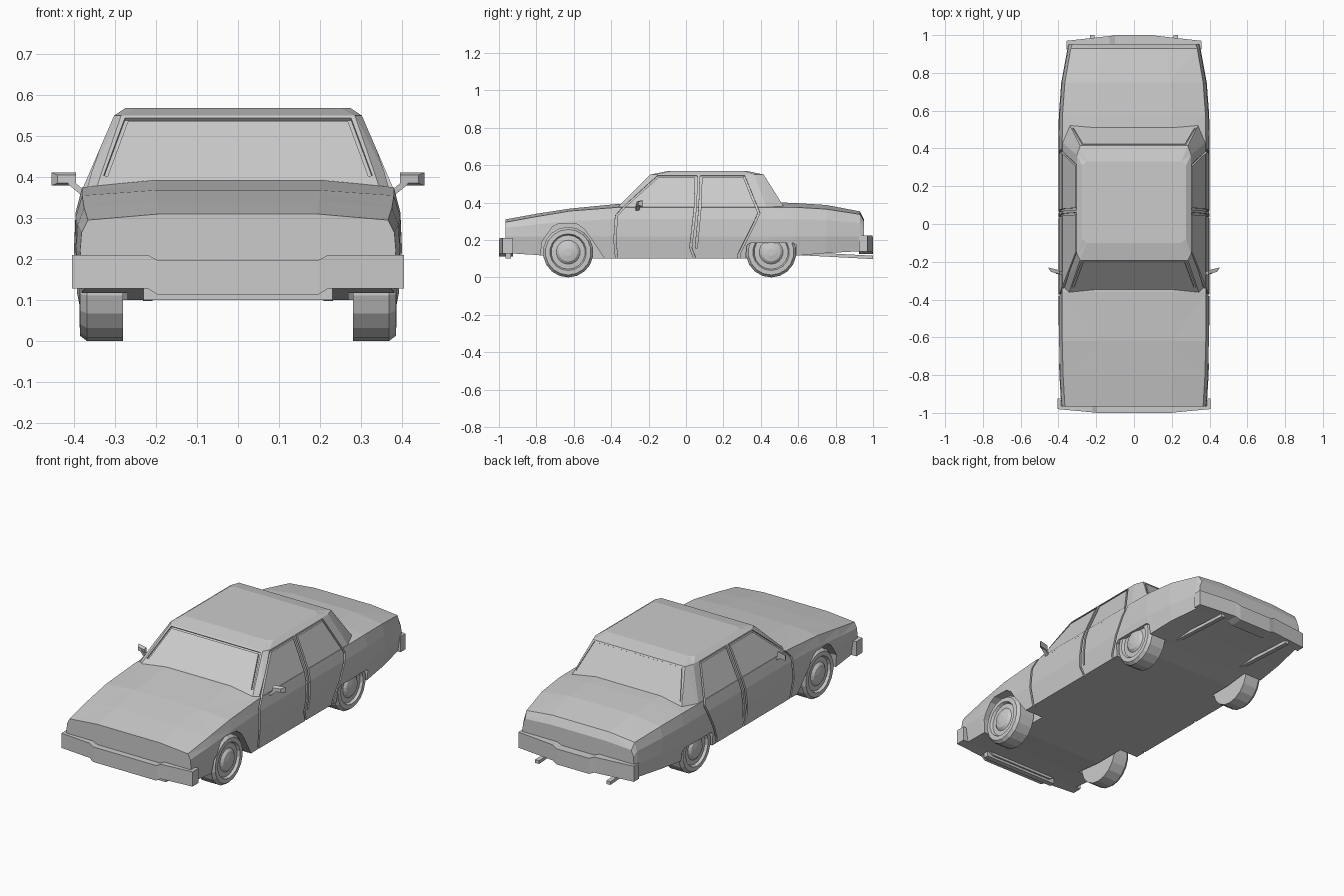
import bpy, bmesh, math
from mathutils import Vector, Matrix

if "Cube" in bpy.data.objects:
    bpy.data.objects.remove(bpy.data.objects["Cube"])


def finish(name, bm):
    bmesh.ops.recalc_face_normals(bm, faces=bm.faces[:])
    me = bpy.data.meshes.new(name)
    bm.to_mesh(me)
    bm.free()
    ob = bpy.data.objects.new(name, me)
    bpy.context.collection.objects.link(ob)
    return ob


def add_loft(bm, rings):
    vs = [[bm.verts.new(p) for p in r] for r in rings]
    n = len(vs[0])
    for a, b in zip(vs, vs[1:]):
        for i in range(n):
            j = (i + 1) % n
            bm.faces.new((a[i], a[j], b[j], b[i]))
    bm.faces.new(vs[0][::-1])
    bm.faces.new(vs[-1])


def loft(name, rings, tri=False):
    bm = bmesh.new()
    add_loft(bm, rings)
    if tri:
        bmesh.ops.triangulate(bm, faces=bm.faces[:])
    return finish(name, bm)


def mirror_ring(half, y):
    return [(x, y, z) for x, z in half] + [(-x, y, z) for x, z in reversed(half)]


def cut(ob, cutter, self_overlap=False):
    mod = ob.modifiers.new("cut", 'BOOLEAN')
    mod.operation = 'DIFFERENCE'
    mod.solver = 'EXACT'
    mod.use_self = self_overlap
    mod.object = cutter
    bpy.context.view_layer.objects.active = ob
    bpy.ops.object.modifier_apply(modifier=mod.name)


# Lower body: cross-sections along y (y, half width, bottom, edge top, crown top)
stations = [(-0.965, .385, .13, .295, .31), (-0.80, .395, .12, .325, .34),
            (-0.62, .40, .10, .355, .368), (-0.36, .40, .10, .375, .393),
            (0.45, .40, .10, .375, .402), (0.58, .398, .115, .375, .398),
            (0.75, .385, .13, .365, .387), (0.93, .352, .14, .337, .353),
            (0.952, .345, .14, .30, .31)]
rings = []
for y, w, zb, ze, zc in stations:
    half = [(w * .963, zb), (w, .22), (w * .99, .22 + .6 * (ze - .22)),
            (w * .95, ze), (w * .5, zc)]
    rings.append(mirror_ring(half, y))
body = loft("lower_body", rings, True)


# Cabin: chamfered rings stacked in z
def cabin_ring(z, x, xf, yf, cf, xb, yb, cb):
    h = [(xf, yf), (x, yf + cf), (x, yb - cb), (xb, yb)]
    return [(a, b, z) for a, b in h] + [(-a, b, z) for a, b in reversed(h)]


cabin = loft("cabin", [cabin_ring(.36, .384, .35, -.38, .04, .345, .535, .10),
                       cabin_ring(.55, .302, .285, -.19, .03, .285, .415, .05),
                       cabin_ring(.568, .275, .25, -.10, .02, .25, .33, .02)], True)

# Wheel wells
front_arch = [(-.785, .05), (-.77, .19), (-.715, .27), (-.68, .288), (-.58, .284),
              (-.54, .255), (-.435, .10), (-.41, .05)]
rear_arch = [(.315, .05), (.325, .172), (.345, .185), (.57, .185), (.59, .172), (.59, .05)]
bm = bmesh.new()
for s in (1, -1):
    for arch in (front_arch, rear_arch):
        add_loft(bm, [[(s * x, y, z) for y, z in arch] for x in (.27, .5)])
wells = finish("well_cutter", bm)
cut(body, wells)
bpy.data.objects.remove(wells)

# Door and window gaps: thin boxes following the surface
side = [(.05, .379), (.22, .40), (.313, .396), (.375, .379), (.55, .302)]


def side_x(z):
    for (z0, x0), (z1, x1) in zip(side, side[1:]):
        if z <= z1:
            return x0 + (x1 - x0) * (z - z0) / (z1 - z0)
    return side[-1][1]


def groove(bm, pts, normal, width=.011, depth=.022):
    for p, q in zip(pts, pts[1:]):
        d = q - p
        u = d.normalized()
        v = normal.cross(u).normalized()
        n = u.cross(v)
        rot = Matrix((u, v, n)).transposed().to_4x4()
        size = Matrix.Diagonal((d.length + .006, width, depth, 1))
        bmesh.ops.create_cube(bm, size=1, matrix=Matrix.Translation((p + q) / 2) @ rot @ size)


front_door = [(-.37, .09), (-.38, .20), (-.372, .33), (-.33, .378), (-.15, .54),
              (.055, .54), (.05, .375), (.025, .16), (.052, .09)]
rear_door = [(.055, .16), (.075, .375), (.08, .54), (.31, .54), (.39, .345),
             (.37, .30), (.285, .13), (.28, .09)]
bm = bmesh.new()
for s in (1, -1):
    for path in (front_door, rear_door):
        pts = []
        for (y0, z0), (y1, z1) in zip(path, path[1:]):
            for k in range(3):
                pts.append((y0 + (y1 - y0) * k / 3, z0 + (z1 - z0) * k / 3))
        pts.append(path[-1])
        groove(bm, [Vector((s * side_x(z), y, z)) for y, z in pts], Vector((s, 0, .2)))
glass = [(-.322, .405), (-.272, .54), (.272, .54), (.322, .405)]
groove(bm, [Vector((x, -.38 + (z - .36), z)) for x, z in glass], Vector((0, -1, 1)), .01, .016)
groove(bm, [Vector((x, .535 - .632 * (z - .36), z)) for x, z in glass],
       Vector((0, 1, .632)), .006, .01)
gaps = finish("gap_cutter", bm)
cut(body, gaps, True)
cut(cabin, gaps, True)
bpy.data.objects.remove(gaps)


# Bumpers: box sections along x (x, outer y, bottom, top)
def bumper(name, half, inner):
    secs = [(-x, y, a, b) for x, y, a, b in half] + list(reversed(half))
    loft(name, [[(x, y, a), (x, y, b), (x, inner, b), (x, inner, a)] for x, y, a, b in secs])


bumper("front_bumper", [(.405, -.98, .128, .21), (.22, -.997, .128, .21),
                        (.195, -1, .113, .197)], -.925)
bumper("rear_bumper", [(.357, .97, .138, .225), (.13, .995, .138, .225),
                       (.10, 1, .125, .212)], .925)


def box(name, x0, x1, y0, y1, z0, z1):
    loft(name, [[(x0, y0, z), (x1, y0, z), (x1, y1, z), (x0, y1, z)] for z in (z0, z1)])


box("front_lip", -.23, .23, -.965, -.935, .10, .14)

for s, tag in ((1, "right"), (-1, "left")):
    # Wheels: turned profile (radius, x) with tyre, rim and hubcap
    prof = [(.135, .28), (.135, .368), (.122, .385), (.098, .386), (.091, .372),
            (.064, .374), (.05, .386), (.02, .392)]
    for yc, end in ((-.63, "front"), (.455, "rear")):
        loft(f"{end}_wheel_{tag}", [
            [(s * x, yc + r * math.sin(i * math.tau / 18), .135 + r * math.cos(i * math.tau / 18))
             for i in range(18)] for r, x in prof])

    # Door mirrors: arm and swept head
    loft(f"mirror_arm_{tag}", [
        [(s * x, y - .008, z), (s * x, y + .012, z), (s * x, y + .012, z + .018),
         (s * x, y - .008, z + .018)] for x, y, z in ((.375, -.265, .35), (.415, -.255, .383))])
    loft(f"mirror_head_{tag}", [
        [(s * .395, y + .0, .395 - h), (s * (.425 + w), y + d, .395 - h),
         (s * (.425 + w), y + d, .395 + h), (s * .395, y, .395 + h)]
        for y, w, h, d in ((-.265, .015, .010, .012), (-.245, .03, .016, .015))])

    # Exhaust pipes
    loft(f"exhaust_{tag}", [
        [(s * x, y, z + dz) for x, dz in ((.208, 0), (.232, 0), (.232, .018), (.208, .018))]
        for y, z in ((.62, .118), (1.0, .098))])
